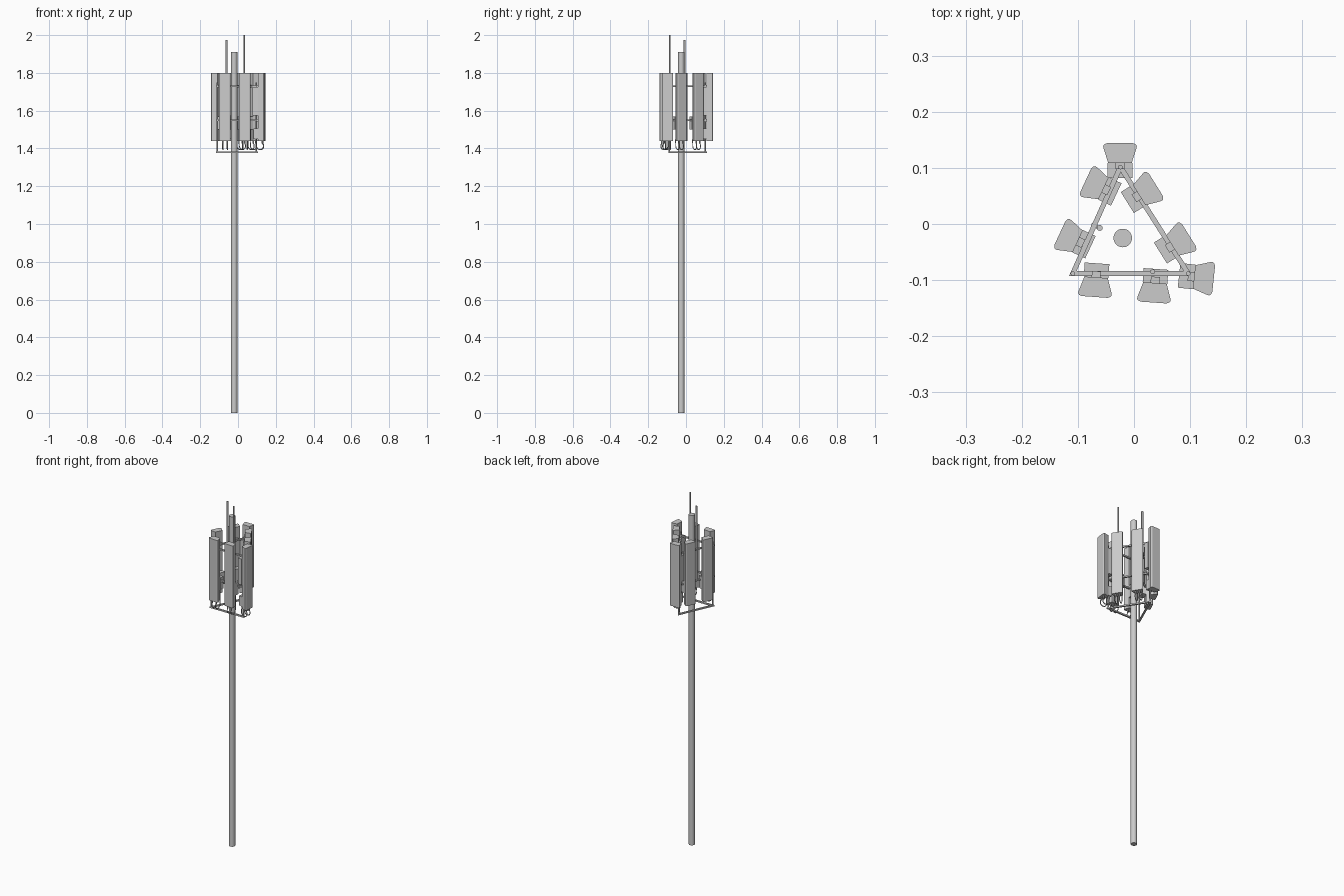
import bpy, math
from mathutils import Vector, Matrix

if "Cube" in bpy.data.objects:
    bpy.data.objects.remove(bpy.data.objects["Cube"])


def mesh_object(name, verts, faces):
    me = bpy.data.meshes.new(name)
    me.from_pydata(verts, [], faces)
    ob = bpy.data.objects.new(name, me)
    bpy.context.collection.objects.link(ob)
    return ob


def prism(name, profile, z0, z1, mat=Matrix()):
    """Extrude a counter-clockwise profile from z0 to z1."""
    n = len(profile)
    verts = [mat @ Vector((x, y, z)) for z in (z0, z1) for x, y in profile]
    faces = [tuple(range(n))[::-1], tuple(range(n, 2 * n))]
    faces += [(i, (i + 1) % n, n + (i + 1) % n, n + i) for i in range(n)]
    return mesh_object(name, verts, faces)


def box(name, x0, x1, y0, y1, z0, z1, mat=Matrix()):
    return prism(name, [(x0, y0), (x1, y0), (x1, y1), (x0, y1)], z0, z1, mat)


def rod(name, a, b, r, sides=16):
    a, b = Vector(a), Vector(b)
    bpy.ops.mesh.primitive_cylinder_add(vertices=sides, radius=r, depth=(b - a).length,
                                        location=(a + b) / 2)
    ob = bpy.context.object
    ob.name = name
    ob.rotation_euler = (b - a).to_track_quat('Z', 'Y').to_euler()
    bpy.ops.object.shade_smooth_by_angle()
    return ob


def cable(name, points, r):
    cu = bpy.data.curves.new(name, 'CURVE')
    cu.dimensions = '3D'
    cu.bevel_depth = r
    cu.bevel_resolution = 1
    cu.resolution_u = 6
    cu.use_fill_caps = True
    sp = cu.splines.new('BEZIER')
    sp.bezier_points.add(len(points) - 1)
    for bp, p in zip(sp.bezier_points, points):
        bp.co = p
        bp.handle_left_type = bp.handle_right_type = 'AUTO'
    ob = bpy.data.objects.new(name, cu)
    bpy.context.collection.objects.link(ob)


# Main pole
rod("pole", (-0.02, -0.025, 0), (-0.02, -0.025, 1.91), 0.0165, 32)

# Triangular support rings with mitred corners
tri = [Vector(p) for p in ((-0.116, -0.093), (0.105, -0.093), (-0.025, 0.111))]
sides = [(tri[(i + 1) % 3] - tri[(i + 2) % 3]).length for i in range(3)]
centre = sum((p * s for p, s in zip(tri, sides)), Vector((0, 0))) / sum(sides)
inner = [centre + (p - centre) * 0.865 for p in tri]
for label, z in (("lower", 1.38), ("middle", 1.55), ("upper", 1.73)):
    verts = [(p.x, p.y, z + dz) for dz in (-0.004, 0.004) for p in tri + inner]
    faces = []
    for i in range(3):
        j = (i + 1) % 3
        faces += [(i, j, j + 6, i + 6), (j + 3, i + 3, i + 9, j + 9),
                  (i + 6, j + 6, j + 9, i + 9), (j, i, i + 3, j + 3)]
    mesh_object(label + "_ring", verts, faces)

# Corner posts
for p in tri:
    q = centre + (p - centre) * 0.93
    rod("corner_post", (q.x, q.y, 1.377), (q.x, q.y, 1.75), 0.004, 12)

# Sector panels: outer face centre, facing angle, large unit, has cable loops
PANELS = [
    (-0.025, 0.144, 90, True, False),
    (-0.086, 0.078, 155, False, False),
    (-0.132, -0.016, 155, False, False),
    (-0.070, -0.130, -94, False, True),
    (0.035, -0.140, -94, False, True),
    (0.142, -0.098, -6, True, True),
    (0.098, -0.020, 32, False, True),
    (0.039, 0.070, 32, False, True),
]
half = [(-0.035, 0.021), (-0.010, 0.029), (-0.005, 0.030), (-0.002, 0.028), (0, 0.023)]
profile = [(x, -y) for x, y in half] + [(x, y) for x, y in reversed(half)]
for x, y, ang, large, loops in PANELS:
    m = Matrix.Translation((x, y, 0)) @ Matrix.Rotation(math.radians(ang), 4, 'Z')
    prism("antenna_panel", profile, 1.44, 1.80, m)
    # Radio units behind the panel
    if large:
        box("radio_unit", -0.062, -0.035, -0.022, 0.022, 1.575, 1.725, m)
        box("junction_box", -0.058, -0.035, -0.017, 0.017, 1.45, 1.505, m)
    else:
        box("radio_unit", -0.060, -0.035, -0.022, 0.022, 1.50, 1.57, m)
    # Upper and lower brackets to the rings
    for z in (1.55, 1.73):
        box("panel_bracket", -0.046, -0.033, -0.008, 0.008, z - 0.007, z + 0.007, m)
    # Looping cables and their connectors
    if loops:
        for s in (-0.012, 0.012):
            rod("cable_connector", m @ Vector((-0.012, s, 1.425)),
                m @ Vector((-0.012, s, 1.442)), 0.004, 10)
            path = [(-0.012, 1.43), (-0.007, 1.412), (-0.014, 1.397), (-0.028, 1.394),
                    (-0.042, 1.403), (-0.046, 1.425), (-0.046, 1.46), (-0.046, 1.502)]
            cable("cable_loop", [m @ Vector((u, s, z)) for u, z in path], 0.0025)

# Whip antennas and the clamps that hold them
rod("whip_antenna_left", (-0.061, -0.007, 1.54), (-0.061, -0.007, 1.975), 0.0052)
rod("whip_antenna_front", (0.033, -0.085, 1.54), (0.033, -0.085, 2.0), 0.0042)
for z in (1.55, 1.73):
    rod("whip_clamp", (-0.076, -0.001, z), (-0.061, -0.007, z), 0.003, 8)
